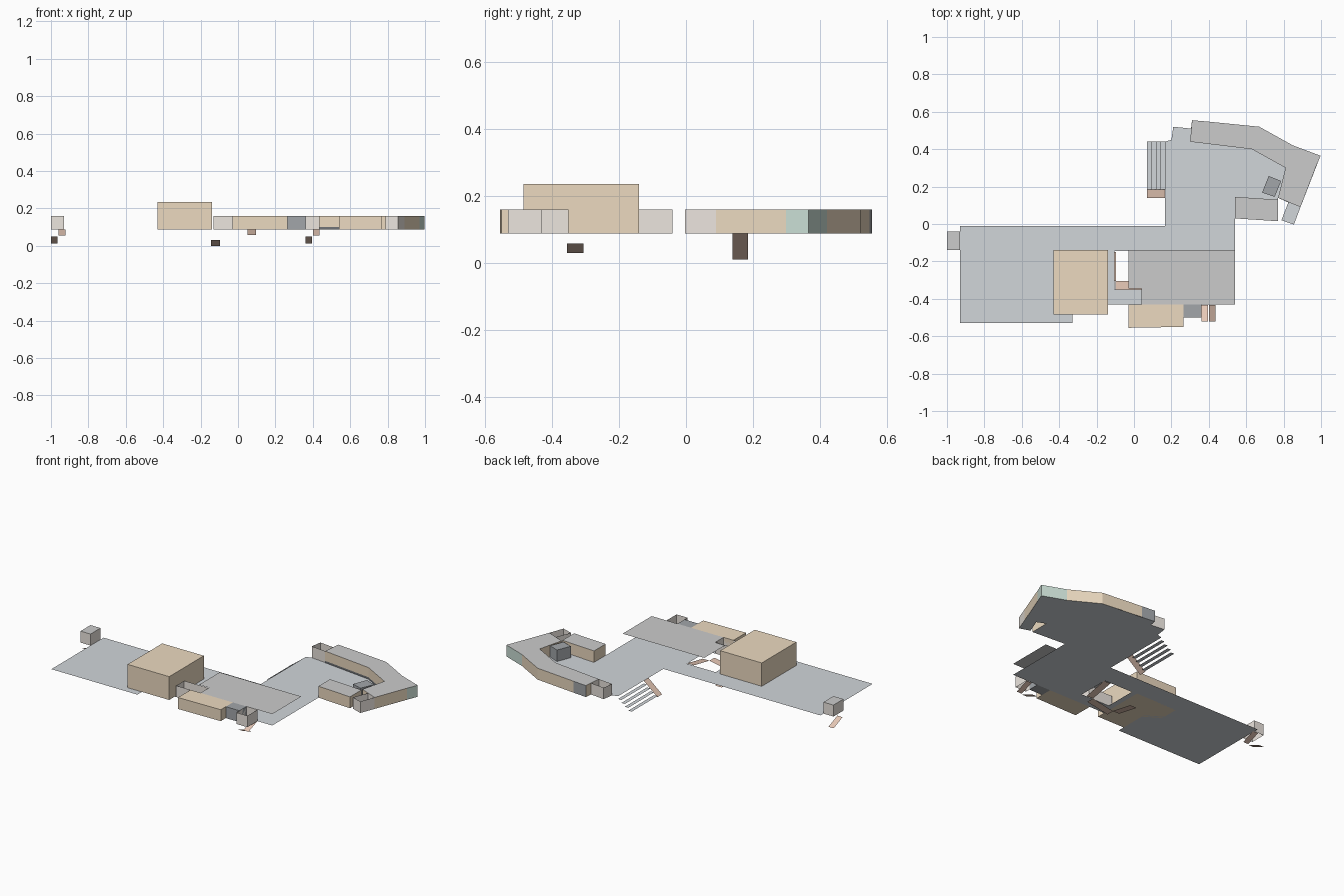
import bpy, bmesh
from mathutils import Vector

if "Cube" in bpy.data.objects:
    bpy.data.objects.remove(bpy.data.objects["Cube"])

FLOOR, TOP = 0.088, 0.16

COLOURS = {
    "floor": (0.64, 0.67, 0.70), "grey": (0.68, 0.68, 0.68), "light": (0.84, 0.79, 0.74),
    "tan": (0.84, 0.70, 0.53), "slate": (0.36, 0.38, 0.40), "green": (0.60, 0.74, 0.67),
    "stair": (0.80, 0.58, 0.47), "dark": (0.16, 0.17, 0.18),
}
MATS = {}
for key, c in COLOURS.items():
    MATS[key] = bpy.data.materials.new(key + "_paint")
    MATS[key].diffuse_color = (*c, 1)


def build(name, faces, fix=False):
    """Make an object from (colour, points) faces."""
    bm = bmesh.new()
    used = []
    for colour, pts in faces:
        if colour not in used:
            used.append(colour)
        f = bm.faces.new([bm.verts.new(p) for p in pts])
        f.material_index = used.index(colour)
    bmesh.ops.remove_doubles(bm, verts=bm.verts, dist=1e-5)
    if fix:
        bmesh.ops.recalc_face_normals(bm, faces=bm.faces)
    me = bpy.data.meshes.new(name)
    bm.to_mesh(me)
    bm.free()
    for u in used:
        me.materials.append(MATS[u])
    ob = bpy.data.objects.new(name, me)
    bpy.context.collection.objects.link(ob)
    return ob


def flat(pts, z):
    return [(x, y, z) for x, y in pts]


def rect(x0, y0, x1, y1):
    return [(x0, y0), (x1, y0), (x1, y1), (x0, y1)]


def room(name, pts, side, top=None, bottom=None, z1=TOP, sides=None):
    """Extruded outline (counter-clockwise); roof and base are optional."""
    faces = []
    for i, a in enumerate(pts):
        b = pts[(i + 1) % len(pts)]
        col = (sides or {}).get(i, side)
        faces.append((col, [(*a, FLOOR), (*b, FLOOR), (*b, z1), (*a, z1)]))
    if top:
        faces.append((top, flat(pts, z1)))
    if bottom:
        faces.append((bottom, flat(pts[::-1], FLOOR)))
    return build(name, faces)


def flight_y(name, x0, x1, y0, z0, y1, z1):
    """Sloped flight running along y (y0 < y1)."""
    build(name, [("stair", [(x0, y0, z0), (x1, y0, z0), (x1, y1, z1), (x0, y1, z1)])])


def flight_x(name, y0, y1, x0, z0, x1, z1):
    """Sloped flight running along x (x0 < x1)."""
    build(name, [("stair", [(x0, y0, z0), (x1, y0, z1), (x1, y1, z1), (x0, y1, z0)])])


# floor slabs around the stair opening
slabs = [rect(-0.93, -0.53, -0.33, -0.145), rect(-0.93, -0.145, 0.54, -0.01),
         rect(-0.14, -0.43, -0.105, -0.145), rect(-0.105, -0.43, 0.54, -0.35),
         rect(0.095, -0.35, 0.54, -0.145)]
wing = [(0.165, -0.01), (0.54, -0.01), (0.54, 0.03), (0.77, 0.015), (0.77, 0.14),
        (0.825, 0.115), (0.788, 0.02), (0.855, -0.003), (0.89, 0.09), (0.997, 0.365),
        (0.85, 0.42), (0.67, 0.52), (0.31, 0.555), (0.305, 0.51), (0.21, 0.52),
        (0.2, 0.45), (0.165, 0.44)]
build("floor", [("floor", flat(s, FLOOR)) for s in slabs + [wing]])

# large hall and front rooms
room("hall", rect(-0.43, -0.485, -0.14, -0.14), "tan", "tan", "tan", z1=0.235)
room("front_room", [(-0.03, -0.555), (0.265, -0.55), (0.265, -0.43), (-0.03, -0.43)],
     "tan", "tan", "tan")
room("front_store", rect(0.265, -0.50, 0.36, -0.43), "slate", "slate", "slate")

# upper deck, notched around the inner lobby
deck = [(0.04, -0.43), (0.54, -0.43), (0.54, -0.14), (-0.03, -0.14), (-0.03, -0.345), (0.04, -0.345)]
build("upper_deck", [("grey", flat(deck, TOP))])

# bent rear wing
band = [(0.89, 0.09), (0.97, 0.298), (0.997, 0.365), (0.85, 0.42), (0.67, 0.52), (0.40, 0.547),
        (0.31, 0.555), (0.30, 0.44), (0.63, 0.40), (0.81, 0.30), (0.77, 0.14)]
room("rear_wing", band, "tan", "grey", sides={1: "green", 2: "green", 5: "slate"})
kick = [(0.30, 0.438), (0.63, 0.398), (0.808, 0.298)]
build("rear_wing_base_strip", [("dark", [(*a, FLOOR), (*b, FLOOR), (*b, 0.1), (*a, 0.1)])
                               for a, b in zip(kick, kick[1:])])
room("side_room", [(0.54, 0.03), (0.77, 0.015), (0.77, 0.13), (0.54, 0.145)], "tan", "grey")
room("dark_core", [(0.685, 0.168), (0.752, 0.145), (0.787, 0.23), (0.72, 0.257)], "slate", "slate")

# lobbies: thin walls, mostly open on top
room("west_lobby", rect(-1.0, -0.14, -0.93, -0.04), "light", "grey")
room("front_lobby", rect(0.36, -0.53, 0.437, -0.43), "light")
room("inner_lobby", rect(-0.13, -0.43, 0.04, -0.35), "light")
room("rear_lobby", [(0.2, 0.45), (0.30, 0.44), (0.305, 0.51), (0.21, 0.52)], "light")
room("east_lobby", [(0.788, 0.02), (0.855, -0.003), (0.89, 0.09), (0.825, 0.115)], "light")

# switchback stairs below two lobbies
for name, x, y in (("west", -1.0, -0.13), ("front", 0.36, -0.52)):
    flight_y(name + "_upper_flight", x + 0.04, x + 0.077, y, 0.055, y + 0.088, FLOOR)
    flight_y(name + "_lower_flight", x, x + 0.036, y, 0.05, y + 0.088, 0.013)

# three-flight stair in the opening
flight_y("opening_upper_flight", 0.05, 0.097, -0.305, 0.058, -0.15, FLOOR)
flight_x("opening_middle_flight", -0.355, -0.305, -0.10, 0.03, 0.05, 0.058)
flight_y("opening_lower_flight", -0.145, -0.097, -0.305, 0.03, -0.15, 0.0)

# entrance ramp and broad floating treads
flight_x("entrance_ramp", 0.138, 0.185, 0.07, 0.01, 0.165, FLOOR)
for i in range(4):
    x = 0.07 + i * 0.024
    build("tread_%d" % (i + 1), [("floor", flat(rect(x, 0.185, x + 0.024, 0.44), 0.016 + i * 0.018))])

for m in bpy.data.materials:
    if m.users and not m.is_grease_pencil:
        m.use_nodes = True
        m.node_tree.nodes["Principled BSDF"].inputs["Base Color"].default_value = m.diffuse_color
